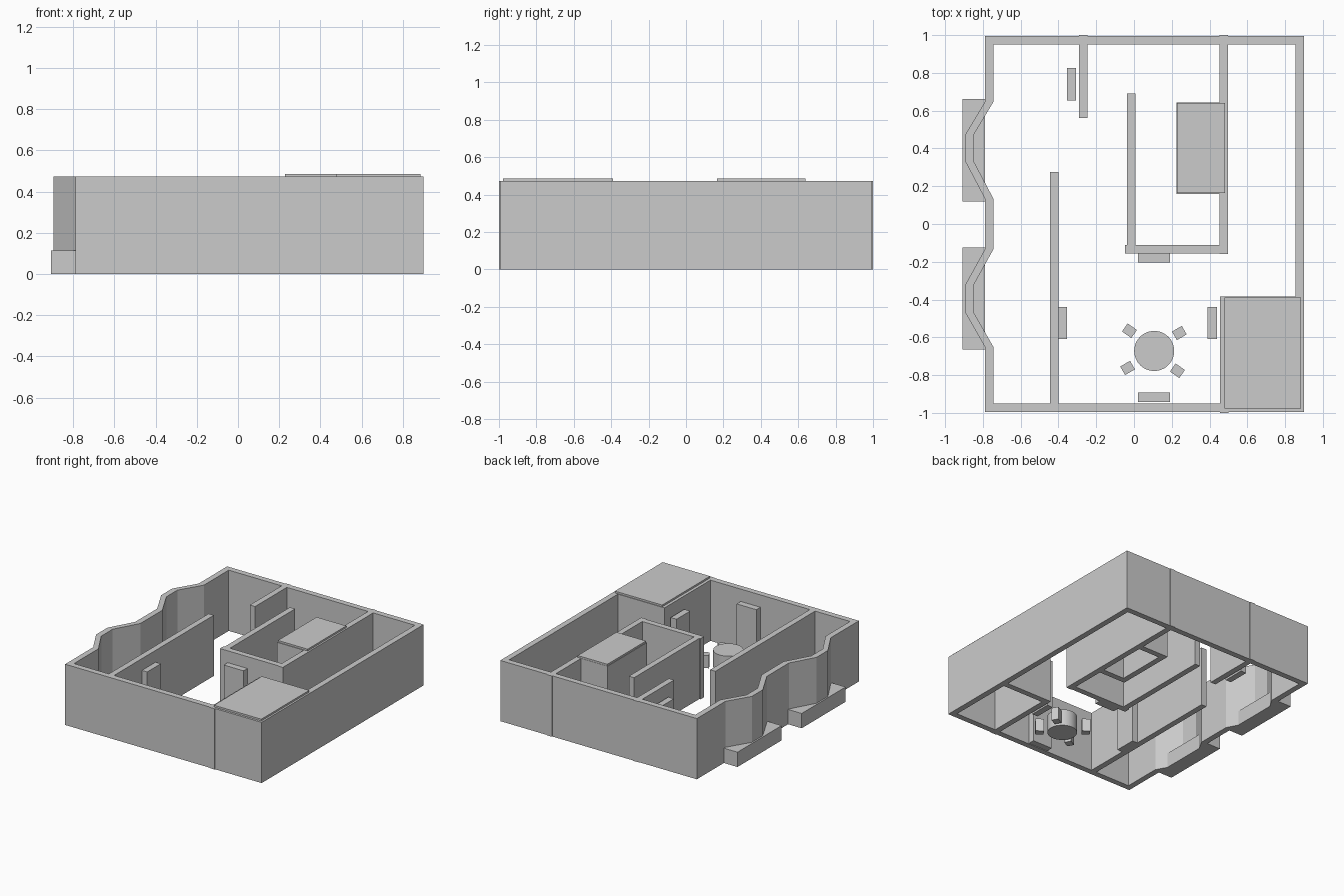
import bpy, bmesh
from math import radians

if "Cube" in bpy.data.objects:
    bpy.data.objects.remove(bpy.data.objects["Cube"])

H = 0.472      # wall height
T = 0.045      # wall thickness
DOOR_H = 0.38


def box(name, x0, x1, y0, y1, z0=0.0, z1=H, rot=0.0):
    bm = bmesh.new()
    bmesh.ops.create_cube(bm, size=1)
    bmesh.ops.scale(bm, vec=(x1 - x0, y1 - y0, z1 - z0), verts=bm.verts)
    me = bpy.data.meshes.new(name)
    bm.to_mesh(me)
    bm.free()
    ob = bpy.data.objects.new(name, me)
    ob.location = ((x0 + x1) / 2, (y0 + y1) / 2, (z0 + z1) / 2)
    ob.rotation_euler.z = radians(rot)
    bpy.context.collection.objects.link(ob)
    return ob


def prism(name, outline, z0, z1):
    bm = bmesh.new()
    face = bm.faces.new([bm.verts.new((x, y, z0)) for x, y in outline])
    ext = bmesh.ops.extrude_face_region(bm, geom=[face])
    verts = [g for g in ext["geom"] if isinstance(g, bmesh.types.BMVert)]
    bmesh.ops.translate(bm, vec=(0, 0, z1 - z0), verts=verts)
    bmesh.ops.recalc_face_normals(bm, faces=bm.faces)
    me = bpy.data.meshes.new(name)
    bm.to_mesh(me)
    bm.free()
    ob = bpy.data.objects.new(name, me)
    bpy.context.collection.objects.link(ob)
    return ob


# Outer walls
box("front_wall", -0.79, 0.90, -0.995, -0.995 + T)
box("back_wall", -0.79, 0.90, 0.995 - T, 0.995)
box("right_wall", 0.90 - T, 0.90, -0.995 + T, 0.995 - T)

# Left wall folding out into two bays
path = [(0, 0.95), (0, 0.645), (1, 0.47), (1, 0.335), (0, 0.135),
        (0, -0.135), (1, -0.325), (1, -0.465), (0, -0.65), (0, -0.95)]
outer = [(-0.79 - 0.105 * k, y) for k, y in path]
inner = [(x + T, y) for x, y in reversed(outer)]
prism("bay_wall", outer + inner, 0, H)

# Window boxes under the bays
box("back_window_box", -0.907, -0.79, 0.12, 0.663, 0, 0.115)
box("front_window_box", -0.907, -0.79, -0.665, -0.125, 0, 0.115)

# Inner partitions
box("corridor_wall", -0.445, -0.40, -0.96, 0.275)
box("back_partition", -0.29, -0.245, 0.56, 1.0)
box("stair_left_wall", -0.037, 0.008, -0.11, 0.69)
box("stair_front_wall", -0.047, 0.455, -0.155, -0.11)
box("stair_right_wall", 0.453, 0.497, -0.16, 1.0)

# Small shaft: three walls against the partition, and its lid
box("shaft_left_wall", 0.225, 0.225 + T, 0.16, 0.642)
box("shaft_front_wall", 0.225 + T, 0.453, 0.16, 0.16 + T)
box("shaft_back_wall", 0.225 + T, 0.453, 0.642 - T, 0.642)
box("shaft_lid", 0.228, 0.483, 0.165, 0.64, H, 0.486)

# Roofed corner room
box("room_left_wall", 0.455, 0.455 + T, -1.0, -0.385)
box("room_back_wall", 0.455 + T, 0.90 - T, -0.385 - T, -0.385)
box("room_lid", 0.478, 0.885, -0.978, -0.39, H, 0.486)

# Door panels
for i, (x0, x1, y0, y1) in enumerate([
        (-0.355, -0.307, 0.655, 0.825), (-0.40, -0.355, -0.608, -0.44),
        (0.39, 0.44, -0.608, -0.44), (0.02, 0.19, -0.203, -0.155),
        (0.02, 0.19, -0.943, -0.893)]):
    box(f"door_{i + 1}", x0, x1, y0, y1, 0, DOOR_H)

# Round table with four stools
bpy.ops.mesh.primitive_cylinder_add(vertices=48, radius=0.106, depth=0.13,
                                    location=(0.107, -0.672, 0.065))
bpy.context.object.name = "table"
bpy.ops.object.shade_smooth_by_angle()
for i, (x, y, r) in enumerate([(-0.024, -0.565, -35), (0.24, -0.577, 30),
                               (-0.034, -0.762, 30), (0.23, -0.777, -35)]):
    box(f"stool_{i + 1}", x - 0.03, x + 0.03, y - 0.026, y + 0.026, 0, 0.1, r)
